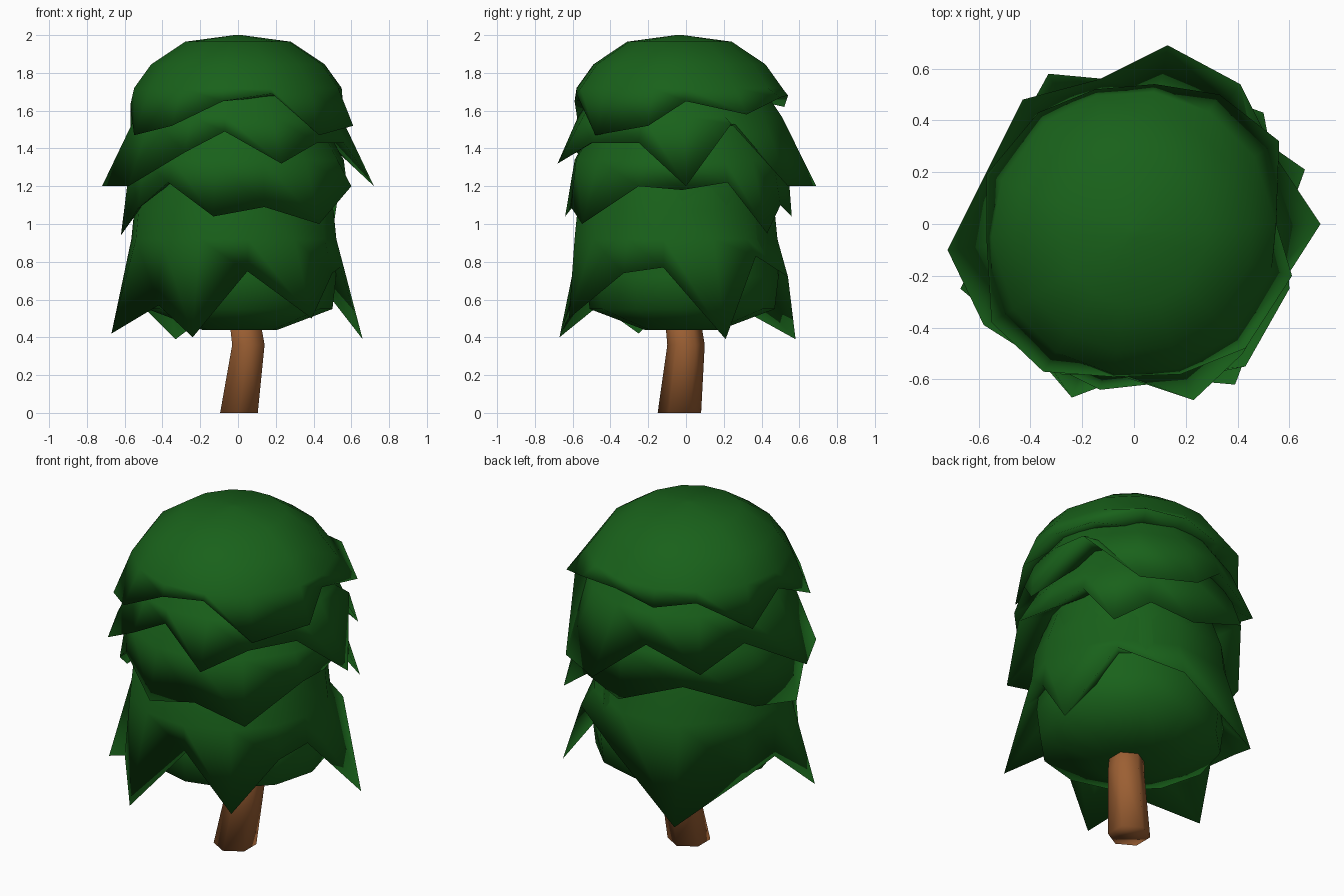
import bpy, bmesh
from math import atan2, cos, sin, tau

if "Cube" in bpy.data.objects:
    bpy.data.objects.remove(bpy.data.objects["Cube"])


def material(name, rgb):
    m = bpy.data.materials.new(name)
    m.use_nodes = True
    color = (*rgb, 1)
    m.diffuse_color = color
    bsdf = m.node_tree.nodes["Principled BSDF"]
    bsdf.inputs["Base Color"].default_value = color
    bsdf.inputs["Roughness"].default_value = 0.9
    return m


def circle(angles, radius, z, x=0, y=0):
    return [(x + radius * cos(a), y + radius * sin(a), z) for a in angles]


def loft(name, rings, mat, cap_start=False, cap_end=False):
    """Skin a list of equal-length rings, ordered from top to bottom."""
    bm = bmesh.new()
    loops = [[bm.verts.new(p) for p in ring] for ring in rings]
    for a, b in zip(loops, loops[1:]):
        for i in range(len(a)):
            j = (i + 1) % len(a)
            bm.faces.new((a[i], b[i], b[j], a[j]))
    if cap_start:
        bm.faces.new(loops[0])
    if cap_end:
        bm.faces.new(loops[-1][::-1])
    for face in bm.faces:
        face.smooth = True
    mesh = bpy.data.meshes.new(name)
    bm.to_mesh(mesh)
    bm.free()
    mesh.materials.append(mat)
    bpy.context.collection.objects.link(bpy.data.objects.new(name, mesh))


def skirt(name, center, profile, hem, mat, cap=False):
    """A leaf layer: round rings above, a ragged hem, an underside tucked in."""
    cx, cy = center
    angles = [atan2(y - cy, x - cx) for x, y, z in hem]
    rings = [circle(angles, r, z, cx, cy) for r, z in profile]
    underside = circle(angles, 0.42, profile[-1][1] - 0.05, cx, cy)
    loft(name, rings + [hem, underside], mat, cap_start=cap)


leaf = material("leaf_green", (0.0095, 0.12, 0.0105))
bark = material("bark_brown", (0.33, 0.115, 0.033))

# Leaning six-sided trunk with a bend below the leaves
hexagon = [tau * (i + 0.5) / 6 for i in range(6)]
loft("trunk", [circle(hexagon, 0.09, 0.6, 0.02, -0.03),
               circle(hexagon, 0.099, 0.36, 0.055, 0),
               circle(hexagon, 0.115, 0, 0.005, -0.035)],
     bark, cap_start=True, cap_end=True)

# Rounded inner mass that closes the underside
dozen = [tau * i / 12 for i in range(12)]
core = [(0.42, 1.6), (0.47, 1.1), (0.51, 0.72), (0.49, 0.55), (0.2, 0.44)]
loft("inner_foliage", [circle(dozen, r, z, 0.01, -0.02) for r, z in core],
     leaf, cap_start=True, cap_end=True)

# Domed crown
skirt("crown_leaves", (0, -0.035),
      [(0.02, 2), (0.28, 1.965), (0.46, 1.845), (0.55, 1.72)],
      [(.55, 0, 1.65), (.56, .32, 1.58), (.33, .5, 1.67), (.08, .54, 1.68),
       (-.15, .52, 1.62), (-.37, .43, 1.67), (-.57, .19, 1.48),
       (-.57, -.05, 1.63), (-.55, -.38, 1.47), (-.35, -.57, 1.52),
       (-.08, -.59, 1.65), (.18, -.58, 1.69), (.43, -.48, 1.47),
       (.61, -.2, 1.52)], leaf, cap=True)

# Upper layer
skirt("upper_leaves", (0, -0.03), [(0.4, 1.78), (0.545, 1.57)],
      [(.72, 0, 1.2), (.56, .24, 1.53), (.41, .54, 1.2), (.13, .69, 1.2),
       (-.13, .56, 1.41), (-.43, .48, 1.28), (-.55, .24, 1.41),
       (-.72, -.1, 1.2), (-.58, -.39, 1.2), (-.28, -.58, 1.38),
       (-.07, -.58, 1.49), (.23, -.68, 1.32), (.42, -.5, 1.43),
       (.56, -.25, 1.43)], leaf)

# Middle layer
skirt("middle_leaves", (-0.01, -0.03), [(0.45, 1.55), (0.57, 1.34)],
      [(.58, -.02, 1.18), (.54, .22, 1.22), (.5, .43, .95), (.3, .5, 1.1),
       (.05, .56, 1.04), (-.33, .5, 1.19), (-.58, .18, 1.02),
       (-.62, -.15, .94), (-.53, -.35, 1.08), (-.37, -.52, 1.22),
       (-.13, -.64, 1.04), (.14, -.61, 1.09), (.43, -.55, 1),
       (.6, -.25, 1.2)], leaf)

# Lower layer with the longest tips
skirt("lower_leaves", (-0.02, -0.05), [(0.45, 1.3), (0.53, 1.07), (0.545, 0.92)],
      [(.54, -.12, .77), (.66, .21, .39), (.43, .37, .83), (.1, .54, .72),
       (-.33, .58, .39), (-.54, .2, .6), (-.56, -.03, .64),
       (-.67, -.25, .42), (-.42, -.46, .57), (-.24, -.67, .4),
       (.05, -.56, .75), (.39, -.62, .5), (.5, -.33, .74)], leaf)
